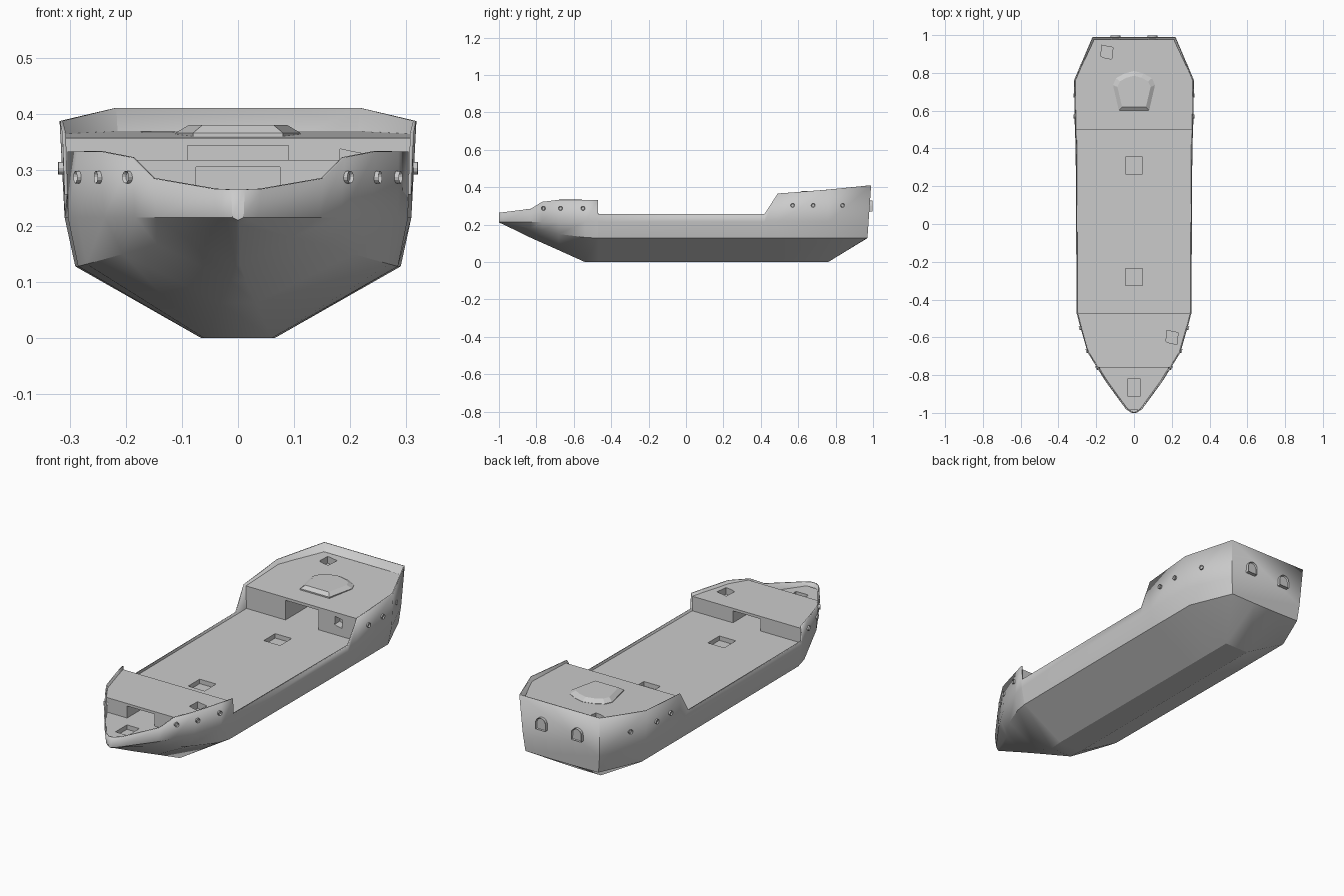
import bpy, bmesh, math
from mathutils import Vector, Matrix

cube = bpy.data.objects.get("Cube")
if cube:
    bpy.data.objects.remove(cube, do_unlink=True)

grey = bpy.data.materials.new("hull_grey")
grey.use_nodes = True
grey.diffuse_color = (0.6, 0.6, 0.6, 1)
grey.node_tree.nodes["Principled BSDF"].inputs["Base Color"].default_value = (0.6, 0.6, 0.6, 1)

KNUCKLE = 0.215
# y, keel (half width, z), chine (half width, z), knuckle half width, rail (half width, z)
STATIONS = [
    (-1.0, (0.002, 0.211), (0.006, 0.213), 0.010, (0.012, 0.265)),
    (-0.98, (0.002, 0.203), (0.020, 0.209), 0.035, (0.043, 0.266)),
    (-0.83, (0.004, 0.130), (0.095, 0.180), 0.145, (0.153, 0.285)),
    (-0.77, (0.014, 0.103), (0.145, 0.168), 0.183, (0.190, 0.322)),
    (-0.68, (0.032, 0.063), (0.205, 0.150), 0.238, (0.246, 0.333)),
    (-0.54, (0.060, 0.0), (0.270, 0.132), 0.285, (0.286, 0.333)),
    (-0.472, (0.065, 0.0), (0.285, 0.128), 0.303, (0.304, 0.333)),
    (-0.47, (0.065, 0.0), (0.285, 0.128), 0.303, (0.304, 0.257)),
    (0.42, (0.065, 0.0), (0.290, 0.128), 0.309, (0.309, 0.257)),
    (0.49, (0.065, 0.0), (0.290, 0.128), 0.309, (0.313, 0.366)),
    (0.76, (0.065, 0.0), (0.290, 0.128), 0.309, (0.318, 0.387)),
    (0.97, (0.065, 0.128), (0.200, 0.130), 0.210, (0.220, 0.410)),
]


def width(y, z):
    """Half width of the topsides at a given length and height."""
    for a, b in zip(STATIONS, STATIONS[1:]):
        if y <= b[0]:
            break
    t = min(1, max(0, (y - a[0]) / (b[0] - a[0])))
    mix = lambda p, q: p + (q - p) * t
    wk, wr, zr = mix(a[3], b[3]), mix(a[4][0], b[4][0]), mix(a[4][1], b[4][1])
    return wk + (wr - wk) * (z - KNUCKLE) / (zr - KNUCKLE)


def finish(name, bm, smooth=None):
    bmesh.ops.recalc_face_normals(bm, faces=bm.faces)
    mesh = bpy.data.meshes.new(name)
    bm.to_mesh(mesh)
    bm.free()
    mesh.materials.append(grey)
    ob = bpy.data.objects.new(name, mesh)
    bpy.context.collection.objects.link(ob)
    activate(ob)
    if smooth:
        bpy.ops.object.shade_smooth_by_angle(angle=math.radians(smooth))
    return ob


def activate(ob):
    bpy.ops.object.select_all(action='DESELECT')
    ob.select_set(True)
    bpy.context.view_layer.objects.active = ob


def loft(name, rings, closed=True, smooth=None):
    bm = bmesh.new()
    rows = [[bm.verts.new(p) for p in r] for r in rings]
    n = len(rows[0])
    for a, b in zip(rows, rows[1:]):
        for i in range(n if closed else n - 1):
            j = (i + 1) % n
            bm.faces.new((a[i], a[j], b[j], b[i]))
    bm.faces.new(rows[0])
    bm.faces.new(rows[-1])
    return finish(name, bm, smooth)


def prism(name, outline, low, high, place=None):
    """Extruded outline, with an optional placement matrix."""
    m = place or Matrix()
    return loft(name, [[m @ Vector((x, y, z)) for x, y in outline] for z in (low, high)])


def rect(x, y0, y1):
    return [(-x, y0), (x, y0), (x, y1), (-x, y1)]


def cut(ob, cutter):
    cutter.hide_render = True
    mod = ob.modifiers.new("opening", 'BOOLEAN')
    mod.operation, mod.solver, mod.object = 'DIFFERENCE', 'EXACT', cutter
    activate(ob)
    bpy.ops.object.modifier_apply(modifier=mod.name)
    bpy.data.objects.remove(cutter, do_unlink=True)


def deck(name, y0, y1, low, top):
    """Deck block that follows the inside of the hull."""
    ys = [y0] + [s[0] for s in STATIONS if y0 < s[0] < y1] + [y1]
    rings = []
    for height in (lambda y: low, top):
        right = [Vector((width(y, height(y)) - 0.004, y, height(y))) for y in ys]
        rings.append(right + [Vector((-p.x, p.y, p.z)) for p in reversed(right)])
    return loft(name, rings)


def jagged(cx, cy, r):
    """Irregular outline of a broken hole."""
    radii = (1.1, 0.8, 1.2, 0.75, 1.0, 0.85, 1.2, 0.8)
    return [(cx + r * k * math.cos(math.pi * (i / 4 + 0.2)),
             cy + r * k * math.sin(math.pi * (i / 4 + 0.2))) for i, k in enumerate(radii)]


# Hull shell, open at the top, with a raked transom
rings = []
for y, keel, chine, wk, rail in STATIONS:
    rake = 0.07 if y > 0.9 else 0
    half = [Vector((w, y + rake * (z - 0.128), z)) for w, z in (rail, (wk, KNUCKLE), chine, keel)]
    rings.append([Vector((-p.x, p.y, p.z)) for p in half] + half[::-1])
hull = loft("hull", rings, closed=False, smooth=28)
shell = hull.modifiers.new("plating", 'SOLIDIFY')
shell.thickness, shell.offset = 0.006, -1
activate(hull)
bpy.ops.object.modifier_apply(modifier=shell.name)

# Main deck with three square hatch openings
main_deck = deck("main_deck", -0.985, 0.976, 0.218, lambda y: 0.246)
for y, w in ((-0.865, 0.034), (-0.28, 0.045), (0.31, 0.045)):
    cut(main_deck, prism("hatch_cutter", rect(w, y - 0.045, y + 0.045), 0.224, 0.3))

# Raised fore deck with a passage through it and a broken hole
fore_deck = deck("fore_deck", -0.76, -0.474, 0.24, lambda y: 0.318)
cut(fore_deck, prism("passage_cutter", rect(0.075, -0.8, -0.4), 0.2, 0.305))
cut(fore_deck, prism("hole_cutter", jagged(0.2, -0.6, 0.038), 0.285, 0.4))

# Raised aft deck with a deep doorway and broken holes in deck and bulkhead
aft_deck = deck("aft_deck", 0.5, 0.976, 0.24, lambda y: 0.357 + 0.026 * (y - 0.5))
cut(aft_deck, prism("doorway_cutter", rect(0.09, 0.45, 0.75), 0.2, 0.343))
cut(aft_deck, prism("hole_cutter", jagged(-0.145, 0.91, 0.038), 0.335, 0.45))
upright = Matrix.Rotation(math.pi / 2, 4, 'X')
cut(aft_deck, prism("hole_cutter", jagged(0.2, 0.312, 0.026), -0.54, -0.45, upright))

# Low raised skylight on the aft deck
side = [(0.08, 0.6), (0.111, 0.735), (0.095, 0.772), (0.05, 0.797)]
outline = side + [(0, 0.81)] + [(-x, y) for x, y in reversed(side)]
loft("aft_skylight", [[Vector((x * s, 0.69 + (y - 0.69) * s, z)) for x, y in outline]
                      for s, z in ((1, 0.352), (1, 0.366), (0.79, 0.38))])


def fitting(name, outline, depth, place, rim):
    """Short tube with a sunken centre, its open end along local z."""
    ob = prism(name, outline, -0.012, depth, place)
    bm = bmesh.new()
    bm.from_mesh(ob.data)
    axis = (place.to_3x3() @ Vector((0, 0, 1))).normalized()
    face = max(bm.faces, key=lambda f: f.calc_center_median().dot(axis))
    bmesh.ops.inset_region(bm, faces=[face], thickness=rim)
    bmesh.ops.translate(bm, verts=face.verts, vec=-axis * 0.006)
    bm.to_mesh(ob.data)
    bm.free()


# Portholes along both sides of the bow and stern
circle = [(0.011 * math.cos(i * math.pi / 6), 0.011 * math.sin(i * math.pi / 6)) for i in range(12)]
for y, z in ((-0.76, 0.287), (-0.67, 0.287), (-0.55, 0.287),
             (0.57, 0.303), (0.68, 0.303), (0.835, 0.303)):
    slope = (width(y + 0.01, z) - width(y - 0.01, z)) / 0.02
    for s in (-1, 1):
        normal = Vector((s, -slope, 0))
        place = Matrix.Translation((s * width(y, z), y, z)) @ normal.to_track_quat('Z', 'Y').to_matrix().to_4x4()
        fitting("porthole", circle, 0.008, place, 0.003)

# Two arched stern windows
arch = [(-0.027, -0.03), (0.027, -0.03)] + [
    (0.027 * math.cos(i * math.pi / 8), 0.003 + 0.027 * math.sin(i * math.pi / 8)) for i in range(9)]
for x in (-0.098, 0.098):
    place = Matrix.Translation((x, 0.984, 0.3)) @ Vector((0, 1, 0)).to_track_quat('Z', 'Y').to_matrix().to_4x4()
    up = (place.to_3x3() @ Vector((0, 1, 0))).z
    fitting("stern_window", [(px, py * (1 if up > 0 else -1)) for px, py in arch], 0.014, place, 0.004)
